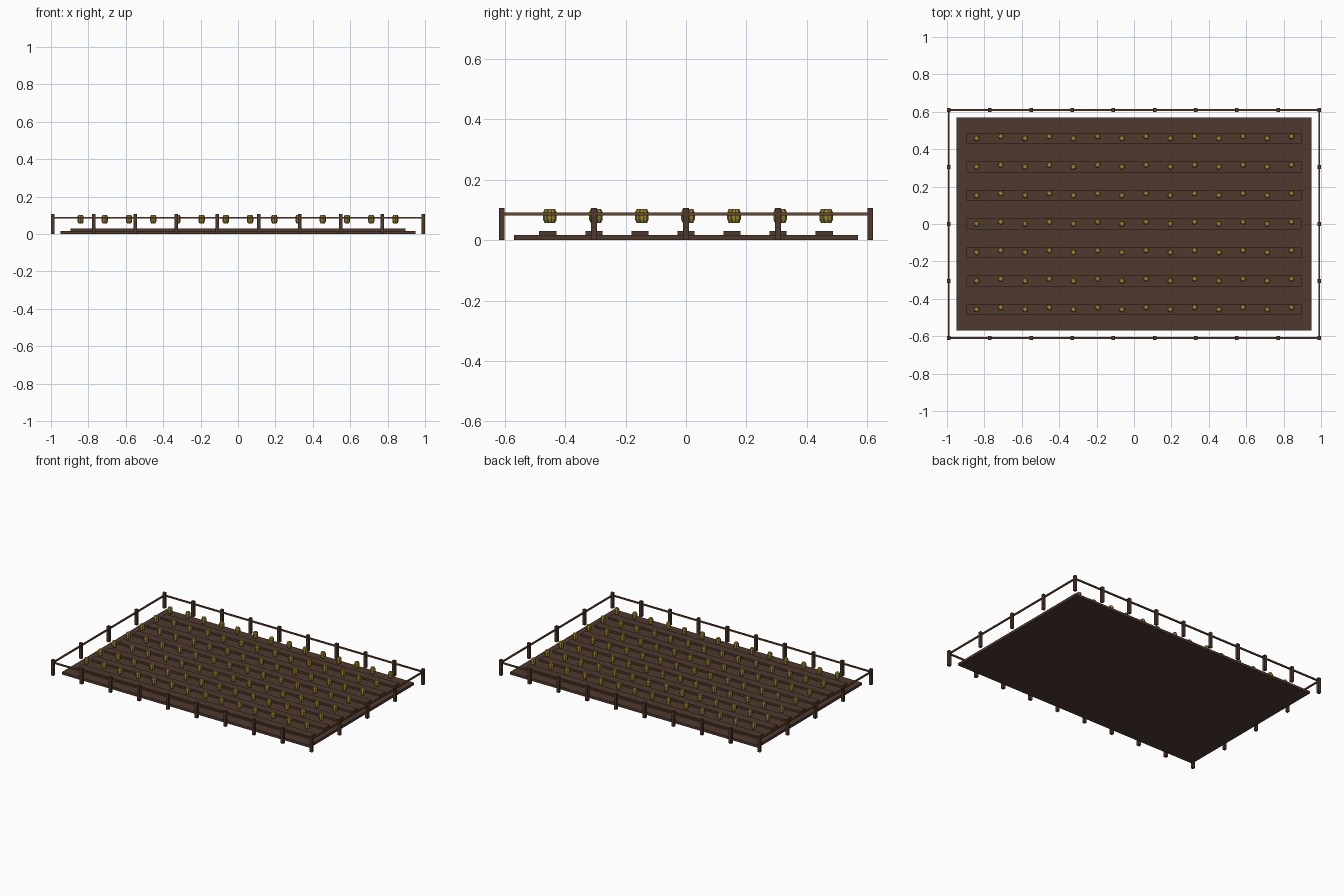
import bpy
import bmesh
from mathutils import Matrix

if "Cube" in bpy.data.objects:
    bpy.data.objects.remove(bpy.data.objects["Cube"])


def linear(c):
    c /= 255
    return c / 12.92 if c <= 0.04045 else ((c + 0.055) / 1.055) ** 2.4


def material(name, r, g, b):
    colour = (linear(r), linear(g), linear(b), 1)
    mat = bpy.data.materials.new(name)
    mat.use_nodes = True
    mat.diffuse_color = colour
    bsdf = next(n for n in mat.node_tree.nodes if n.type == "BSDF_PRINCIPLED")
    bsdf.inputs["Base Color"].default_value = colour
    return mat


def finish(bm, name, mat):
    mesh = bpy.data.meshes.new(name)
    bm.to_mesh(mesh)
    bm.free()
    mesh.materials.append(mat)
    obj = bpy.data.objects.new(name, mesh)
    bpy.context.collection.objects.link(obj)
    return obj


def box(name, size, centre, mat):
    bm = bmesh.new()
    bmesh.ops.create_cube(bm, size=1, matrix=Matrix.Translation(centre) @ Matrix.Diagonal((*size, 1)))
    return finish(bm, name, mat)


SOIL = material("dark soil brown", 80, 58, 47)
POST = material("post brown", 78, 55, 45)
RAIL = material("rail brown", 104, 70, 48)
CROP = material("olive yellow", 150, 130, 48)

# Soil bed and raised planting rows
box("soil_bed", (1.9, 1.14, 0.017), (0, 0, 0.0085), SOIL)
rows = [(i - 3) * 0.1524 for i in range(7)]
for y in rows:
    box("planting_row", (1.79, 0.057, 0.03), (0, y, 0.015), SOIL)

# Fence posts and rails
PX, PY = 0.9905, 0.6095
posts = [(-PX + i * 2 * PX / 9, s * PY) for i in range(10) for s in (-1, 1)]
posts += [(s * PX, j * PY / 2) for j in (-1, 0, 1) for s in (-1, 1)]
for x, y in posts:
    box("fence_post", (0.019, 0.019, 0.107), (x, y, 0.0535), POST)
for s in (-1, 1):
    box("long_rail", (2 * PX, 0.0095, 0.0095), (0, s * PY, 0.087), RAIL)
    box("side_rail", (0.0095, 2 * PY, 0.0095), (s * PX, 0, 0.087), RAIL)


# Crop head: a faceted barrel with chamfered ends
def crop_mesh():
    bm = bmesh.new()
    for z, low, high, depth in ((-0.017, 0.012, 0.017, 0.011),
                                (0, 0.017, 0.017, 0.023),
                                (0.017, 0.017, 0.012, 0.011)):
        bmesh.ops.create_cone(bm, segments=8, radius1=low, radius2=high, depth=depth,
                              cap_ends=True, matrix=Matrix.Translation((0, 0, z)))
    bmesh.ops.remove_doubles(bm, verts=bm.verts, dist=0.0005)
    inner = [f for f in bm.faces if abs(f.normal.z) > 0.9 and abs(f.calc_center_median().z) < 0.015]
    bmesh.ops.delete(bm, geom=inner, context="FACES_ONLY")
    bmesh.ops.recalc_face_normals(bm, faces=bm.faces)
    return finish(bm, "crop_head", CROP)


# Crops alternate slightly across each row
first = crop_mesh()
for r, y in enumerate(rows):
    for i in range(14):
        crop = first if r == i == 0 else first.copy()
        if crop is not first:
            bpy.context.collection.objects.link(crop)
        crop.location = ((i - 6.5) * 0.1295, y + (0.012 if i % 2 else 0.001), 0.08)
